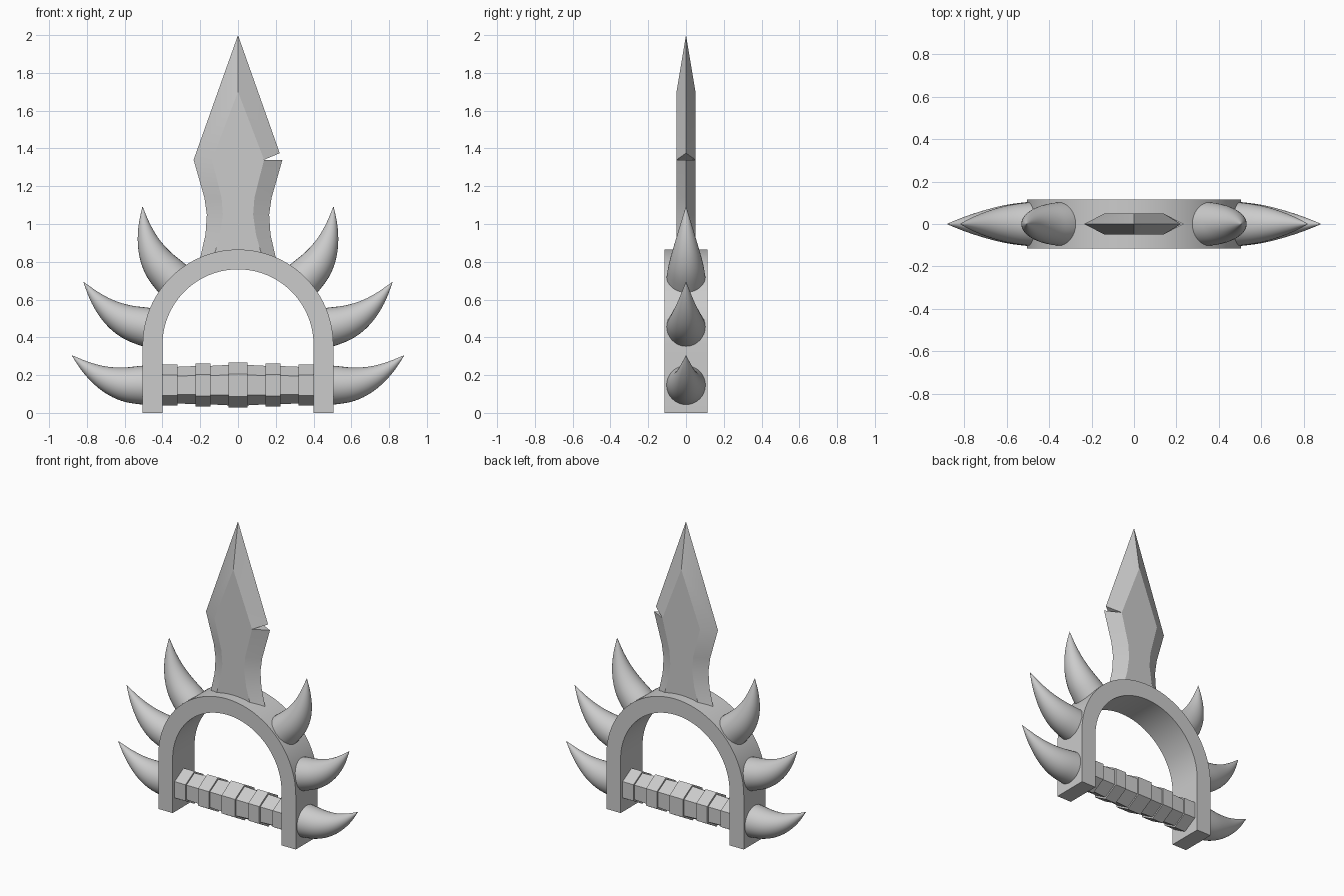
import bpy, bmesh, math
from mathutils import Vector, Matrix

if "Cube" in bpy.data.objects:
    bpy.data.objects.remove(bpy.data.objects["Cube"], do_unlink=True)

metal = bpy.data.materials.new("grey metal")
metal.use_nodes = True
GREY = (0.6, 0.6, 0.6, 1)
metal.diffuse_color = GREY
metal.node_tree.nodes["Principled BSDF"].inputs["Base Color"].default_value = GREY


def finish(bm, name, smooth=None):
    bmesh.ops.recalc_face_normals(bm, faces=bm.faces[:])
    mesh = bpy.data.meshes.new(name)
    bm.to_mesh(mesh)
    bm.free()
    mesh.materials.append(metal)
    obj = bpy.data.objects.new(name, mesh)
    bpy.context.collection.objects.link(obj)
    if smooth:
        bpy.ops.object.select_all(action='DESELECT')
        obj.select_set(True)
        bpy.context.view_layer.objects.active = obj
        bpy.ops.object.shade_smooth_by_angle(angle=math.radians(smooth))
    return obj


def loft(bm, rings, closed=False):
    """Skin equal-length rings of points; cap the ends unless closed."""
    rows = [[bm.verts.new(p) for p in ring] for ring in rings]
    n = len(rows[0])
    pairs = list(zip(rows, rows[1:])) + ([(rows[-1], rows[0])] if closed else [])
    for a, b in pairs:
        for i in range(n):
            j = (i + 1) % n
            bm.faces.new((a[i], a[j], b[j], b[i]))
    if not closed:
        bm.faces.new(rows[0])
        bm.faces.new(rows[-1])
    return rows


# Arched guard: a rectangular section swept up, over and down
OUTER, INNER, DEPTH, SPRING = 0.505, 0.40, 0.115, 0.36
STEPS = 40
arc = [(math.cos(a), SPRING, math.sin(a))
       for a in (math.pi * i / STEPS for i in range(STEPS + 1))]
path = [(1, 0, 0)] + arc + [(-1, 0, 0)]
bm = bmesh.new()
loft(bm, [[(c * r, y, z + s * r) for r, y in
           ((INNER, -DEPTH), (OUTER, -DEPTH), (OUTER, DEPTH), (INNER, DEPTH))]
          for c, z, s in path])
finish(bm, "arched_guard", 30)

# Hexagonal grip: alternating raised bands and narrower wraps
GRIP_Z = 0.147
half = [(0.0, 0.05, 0.119, 0.119), (0.05, 0.145, 0.107, 0.102),
        (0.145, 0.225, 0.114, 0.114), (0.225, 0.32, 0.101, 0.097),
        (0.32, 0.42, 0.108, 0.108)]
profile = [(x, r) for a, b, ra, rb in half for x, r in ((a, ra), (b, rb))]
profile = [(-x, r) for x, r in reversed(profile[1:])] + profile[1:]
bm = bmesh.new()
loft(bm, [[(x, r * math.sin(k * math.pi / 3), GRIP_Z + r * math.cos(k * math.pi / 3))
           for k in range(6)] for x, r in profile])
finish(bm, "grip")

# Curved horns: (along, up, radius) stations of one horn
HORN = [(-0.04, 0, 0.104), (0, 0, 0.103), (0.08, 0.003, 0.093), (0.155, 0.02, 0.077),
        (0.23, 0.052, 0.055), (0.305, 0.1, 0.029), (0.375, 0.158, 0.0008)]


def spline(t):
    """Catmull-Rom through the horn stations."""
    i = min(int(t), len(HORN) - 2)
    f = t - i
    p = [Vector(HORN[min(max(k, 0), len(HORN) - 1)]) for k in range(i - 1, i + 3)]
    return 0.5 * (2 * p[1] + (p[2] - p[0]) * f
                  + (2 * p[0] - 5 * p[1] + 4 * p[2] - p[3]) * f ** 2
                  + (3 * p[1] - p[0] - 3 * p[2] + p[3]) * f ** 3)


def horn(name, x, z, degrees, side):
    place = (Matrix.Diagonal((side, 1, 1, 1)) @ Matrix.Translation((x, 0, z))
             @ Matrix.Rotation(-math.radians(degrees), 4, 'Y'))
    stations = [spline(k / 4) for k in range(4 * (len(HORN) - 1) + 1)]
    rings = []
    for k, s in enumerate(stations):
        d = stations[min(k + 1, len(stations) - 1)] - stations[max(k - 1, 0)]
        d = Vector((d.x, d.y)).normalized()
        r = max(s.z, 0.0008)
        ring = []
        for m in range(32):
            a = math.tau * m / 32
            up = r * math.cos(a)
            ring.append(place @ Vector((s.x - d.y * up, r * math.sin(a), s.y + d.x * up)))
        rings.append(ring)
    bm = bmesh.new()
    loft(bm, rings)
    finish(bm, name, 40)


for side, word in ((1, "left"), (-1, "right")):
    horn(f"lower_horn_{word}", 0.505, 0.147, 0, side)
    horn(f"middle_horn_{word}", 0.488, 0.455, 13, side)
    horn(f"upper_horn_{word}", 0.352, 0.715, 45, side)

# Blade: flat centre with bevels to the edge, rows of (height, flat, edge)
ROWS = [(0.775, 0.15, 0.215), (0.83, 0.127, 0.198), (0.945, 0.095, 0.172),
        (1.05, 0.08, 0.165), (1.14, 0.087, 0.178), (1.34, 0.138, 0.235)]
T = 0.05
bm = bmesh.new()
rows = loft(bm, [[(-e, 0, z), (-f, -T, z), (f, -T, z), (e, 0, z), (f, T, z), (-f, T, z)]
                 for z, f, e in ROWS])
top = rows[-1]
bm.faces.remove(next(f for f in bm.faces if set(f.verts) == set(top)))
tip = bm.verts.new((0, 0, 2.0))
notch = bm.verts.new((0.221, 0, 1.375))
ridges = [bm.verts.new((0, y, 1.70)) for y in (-T, T)]
l_edge, l_front, r_front, r_edge, r_back, l_back = top
for ridge, l, r in ((ridges[0], l_front, r_front), (ridges[1], l_back, r_back)):
    bm.faces.new((l, r, ridge))
    bm.faces.new((l_edge, l, ridge))
    bm.faces.new((l_edge, ridge, tip))
    bm.faces.new((r, notch, ridge))
    bm.faces.new((notch, tip, ridge))
# Notch walls cut into one edge
bm.faces.new((r_front, r_back, notch))
bm.faces.new((r_front, r_edge, r_back))
finish(bm, "blade", 20)
